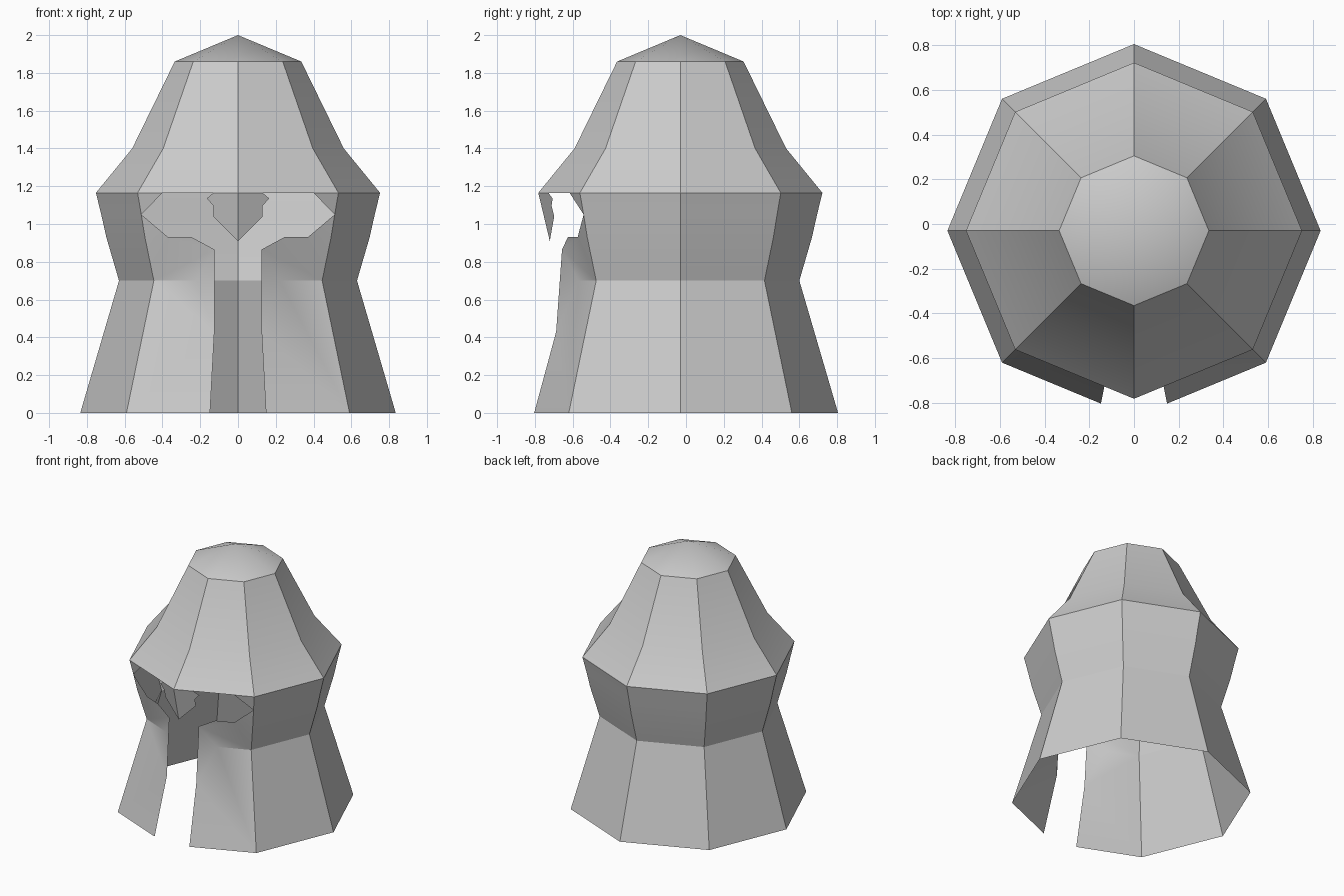
import bpy
import bmesh
import math

if "Cube" in bpy.data.objects:
    bpy.data.objects.remove(bpy.data.objects["Cube"], do_unlink=True)

AXIS_Y = -0.03
SIDES = 8
# Shell profile: height, corner radius
PROFILE = [(0, 0.835), (0.7, 0.63), (0.93, 0.697), (1.05, 0.724),
           (1.165, 0.752), (1.4, 0.56), (1.86, 0.335)]
BROW = 1.165
CORNER = None  # stands for the front side corner of the shell

steel = bpy.data.materials.new("grey_steel")
steel.use_nodes = True
colour = (0.6, 0.6, 0.6, 1)
steel.diffuse_color = colour
steel.node_tree.nodes["Principled BSDF"].inputs["Base Color"].default_value = colour


def radius(z):
    for (z0, r0), (z1, r1) in zip(PROFILE, PROFILE[1:]):
        if z <= z1:
            return r0 + (r1 - r0) * (z - z0) / (z1 - z0)


def ring_point(i, z):
    a = math.tau * i / SIDES - math.pi / 2
    return (radius(z) * math.cos(a), AXIS_Y + radius(z) * math.sin(a), z)


def front_point(x, z, side):
    # Point on one of the two front panels, which meet at the centre line
    if x is CORNER:
        return ring_point(side, z)
    return (side * x, AXIS_Y - radius(z) + x * math.tan(math.pi / 8), z)


def make_part(name, faces):
    bm = bmesh.new()
    for points in faces:
        bm.faces.new([bm.verts.new(p) for p in points])
    bmesh.ops.remove_doubles(bm, verts=bm.verts, dist=0.0005)
    # Turn every face away from the axis
    for f in bm.faces:
        c = f.calc_center_median()
        c.y -= AXIS_Y
        c.z -= 1
        if f.normal.length == 0:
            f.normal_update()
        f.normal_update()
        if f.normal.dot(c) < 0:
            f.normal_flip()
    mesh = bpy.data.meshes.new(name)
    bm.to_mesh(mesh)
    bm.free()
    mesh.materials.append(steel)
    ob = bpy.data.objects.new(name, mesh)
    bpy.context.collection.objects.link(ob)
    bpy.ops.object.select_all(action="DESELECT")
    ob.select_set(True)
    bpy.context.view_layer.objects.active = ob
    bpy.ops.object.shade_smooth_by_angle(angle=math.radians(30))


shell = []
levels = [z for z, r in PROFILE]
for z0, z1 in zip(levels, levels[1:]):
    for i in range(SIDES):
        # Both front panels stay open below the brow
        if z0 < BROW and i in (0, SIDES - 1):
            continue
        shell.append([ring_point(i, z0), ring_point(i + 1, z0),
                      ring_point(i + 1, z1), ring_point(i, z1)])

# Crown cap
for i in range(SIDES):
    shell.append([ring_point(i, 1.86), ring_point(i + 1, 1.86), (0, AXIS_Y, 2)])

# Cheek guards around the eye openings and the face slit
CHEEK = [
    [(0.148, 0), (CORNER, 0), (CORNER, 0.7), (0.22, 0.7), (0.125, 0.43)],
    [(0.125, 0.43), (0.22, 0.7), (0.125, 0.865)],
    [(0.22, 0.7), (CORNER, 0.7), (CORNER, 0.93), (0.37, 0.93), (0.245, 0.93),
     (0.125, 0.865)],
    [(0.37, 0.93), (CORNER, 0.93), (CORNER, 1.05)],
    [(CORNER, 1.05), (CORNER, BROW), (0.4, BROW)],
]
# Half of the nose guard
NOSE = [[(0, 0.91), (0.13, 1.04), (0.13, 1.097), (0.165, 1.135), (0.13, BROW),
         (0, BROW)]]


def mirrored(polygons):
    return [[front_point(x, z, s) for x, z in poly]
            for poly in polygons for s in (1, -1)]


make_part("helmet_shell", shell + mirrored(CHEEK))
make_part("nose_guard", mirrored(NOSE))
